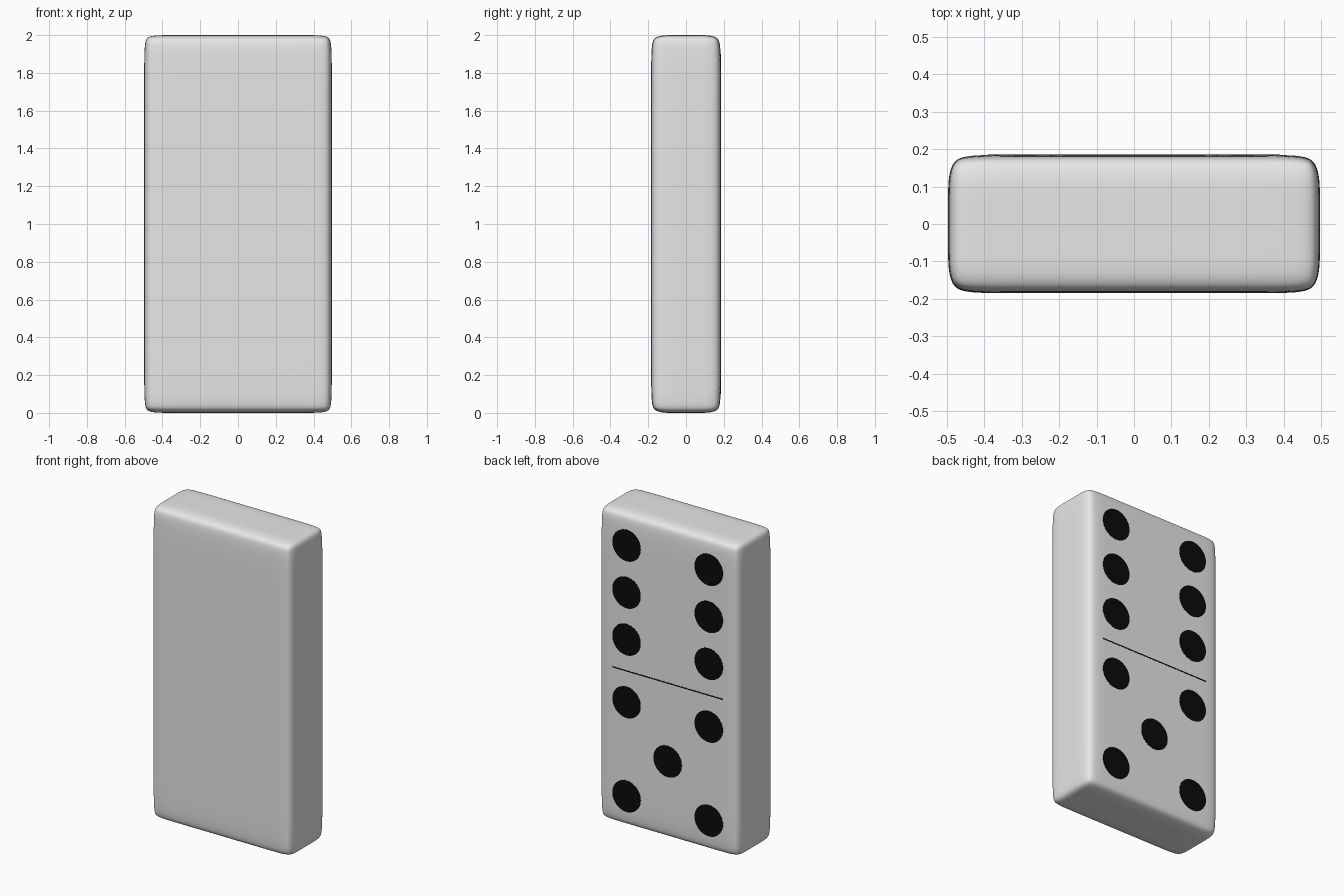
import bpy, bmesh, math
from mathutils import Matrix

if "Cube" in bpy.data.objects:
    bpy.data.objects.remove(bpy.data.objects["Cube"])


def material(name, rgb):
    m = bpy.data.materials.new(name)
    m.diffuse_color = (*rgb, 1)
    m.use_nodes = True
    m.node_tree.nodes["Principled BSDF"].inputs["Base Color"].default_value = m.diffuse_color
    return m


ivory = material("tile_grey", (0.8, 0.8, 0.8))
black = material("pip_black", (0.003, 0.003, 0.003))


def add_object(name, bm, mat):
    bmesh.ops.recalc_face_normals(bm, faces=bm.faces)
    mesh = bpy.data.meshes.new(name)
    bm.to_mesh(mesh)
    bm.free()
    mesh.materials.append(mat)
    ob = bpy.data.objects.new(name, mesh)
    bpy.context.collection.objects.link(ob)
    return ob


HX, HY = 0.497, 0.185      # half width and half thickness
BACK = 0.1863              # outer plane of the markings

# Tile body: box with support loops, softened by subdivision
bm = bmesh.new()
bmesh.ops.create_cube(bm, size=1, matrix=Matrix.Translation((0, 0, 1))
                      @ Matrix.Diagonal((2 * HX, 2 * HY, 2, 1)))
cuts = [((s * 0.4, 0, 0), (1, 0, 0)) for s in (-1, 1)]
cuts += [((0, s * 0.06, 0), (0, 1, 0)) for s in (-1, 1)]
cuts += [((0, 0, z), (0, 0, 1)) for z in (0.1, 1.9)]
for co, no in cuts:
    bmesh.ops.bisect_plane(bm, geom=bm.verts[:] + bm.edges[:] + bm.faces[:],
                           plane_co=co, plane_no=no)
for f in bm.faces:
    f.smooth = True
body = add_object("tile_body", bm, ivory)
sub = body.modifiers.new("soften", 'SUBSURF')
sub.levels = sub.render_levels = 4


# Round pips on the back: six above, five below
def pip(x, z, i):
    b = bmesh.new()
    bmesh.ops.create_cone(b, cap_ends=True, segments=48, radius1=0.1, radius2=0.1, depth=0.008,
                          matrix=Matrix.Translation((x, BACK - 0.004, z))
                          @ Matrix.Rotation(math.pi / 2, 4, 'X'))
    add_object(f"pip_{i}", b, black)


spots = [(s * 0.29, z) for s in (-1, 1) for z in (1.8, 1.5, 1.2, 0.8, 0.2)] + [(0, 0.5)]
for i, (x, z) in enumerate(spots):
    pip(x, z, i + 1)

# Thin dividing line between the halves
bm = bmesh.new()
bmesh.ops.create_cube(bm, size=1, matrix=Matrix.Translation((0, BACK - 0.004, 1))
                      @ Matrix.Diagonal((0.78, 0.008, 0.007, 1)))
add_object("divider_line", bm, black)
